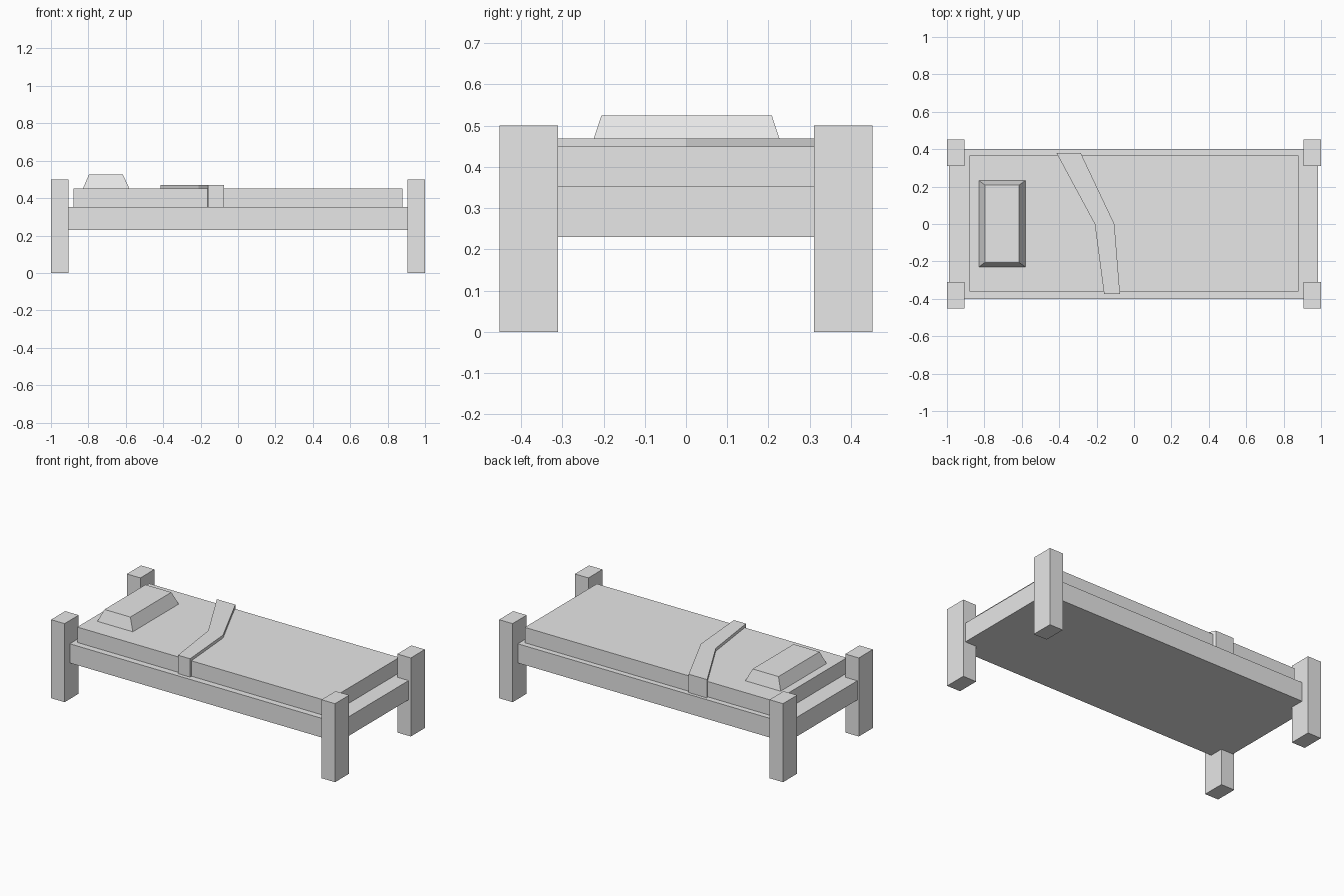
import bpy
import bmesh

cube = bpy.data.objects.get("Cube")
if cube:
    bpy.data.objects.remove(cube, do_unlink=True)

# Single flat colour
grey = bpy.data.materials.new("light_grey")
grey.use_nodes = True
colour = (0.8, 0.8, 0.8, 1)
grey.diffuse_color = colour
grey.node_tree.nodes["Principled BSDF"].inputs["Base Color"].default_value = colour


def prism(name, bottom, top, z0, z1):
    """Join two matching outlines at different heights into a closed solid."""
    bm = bmesh.new()
    low = [bm.verts.new((x, y, z0)) for x, y in bottom]
    high = [bm.verts.new((x, y, z1)) for x, y in top]
    bm.faces.new(low)
    bm.faces.new(high)
    n = len(low)
    for i in range(n):
        j = (i + 1) % n
        bm.faces.new((low[i], low[j], high[j], high[i]))
    bmesh.ops.recalc_face_normals(bm, faces=bm.faces)
    mesh = bpy.data.meshes.new(name)
    bm.to_mesh(mesh)
    bm.free()
    mesh.materials.append(grey)
    obj = bpy.data.objects.new(name, mesh)
    bpy.context.collection.objects.link(obj)
    return obj


def rect(x0, x1, y0, y1):
    return [(x0, y0), (x1, y0), (x1, y1), (x0, y1)]


def box(name, x0, x1, y0, y1, z0, z1):
    outline = rect(x0, x1, y0, y1)
    return prism(name, outline, outline, z0, z1)


# Corner posts
for side, sx in (("right", -1), ("left", 1)):
    for end, sy in (("front", -1), ("back", 1)):
        xs = sorted((sx * 0.905, sx))
        ys = sorted((sy * 0.31, sy * 0.452))
        box(f"{end}_{side}_post", *xs, *ys, 0, 0.5)

# Bed frame and mattress
box("bed_frame", -0.99, 0.985, -0.4, 0.4, 0.23, 0.352)
box("mattress", -0.88, 0.88, -0.36, 0.365, 0.35, 0.45)

# Tapered pillow
prism("pillow", rect(-0.83, -0.58, -0.23, 0.233),
      rect(-0.797, -0.615, -0.205, 0.208), 0.449, 0.525)

# Bent blanket band, folded down both sides of the mattress
band = [(-0.16, -0.375), (-0.075, -0.375), (-0.105, 0.0),
        (-0.285, 0.38), (-0.415, 0.38), (-0.21, 0.0)]
prism("blanket_band", band, band, 0.351, 0.469)
